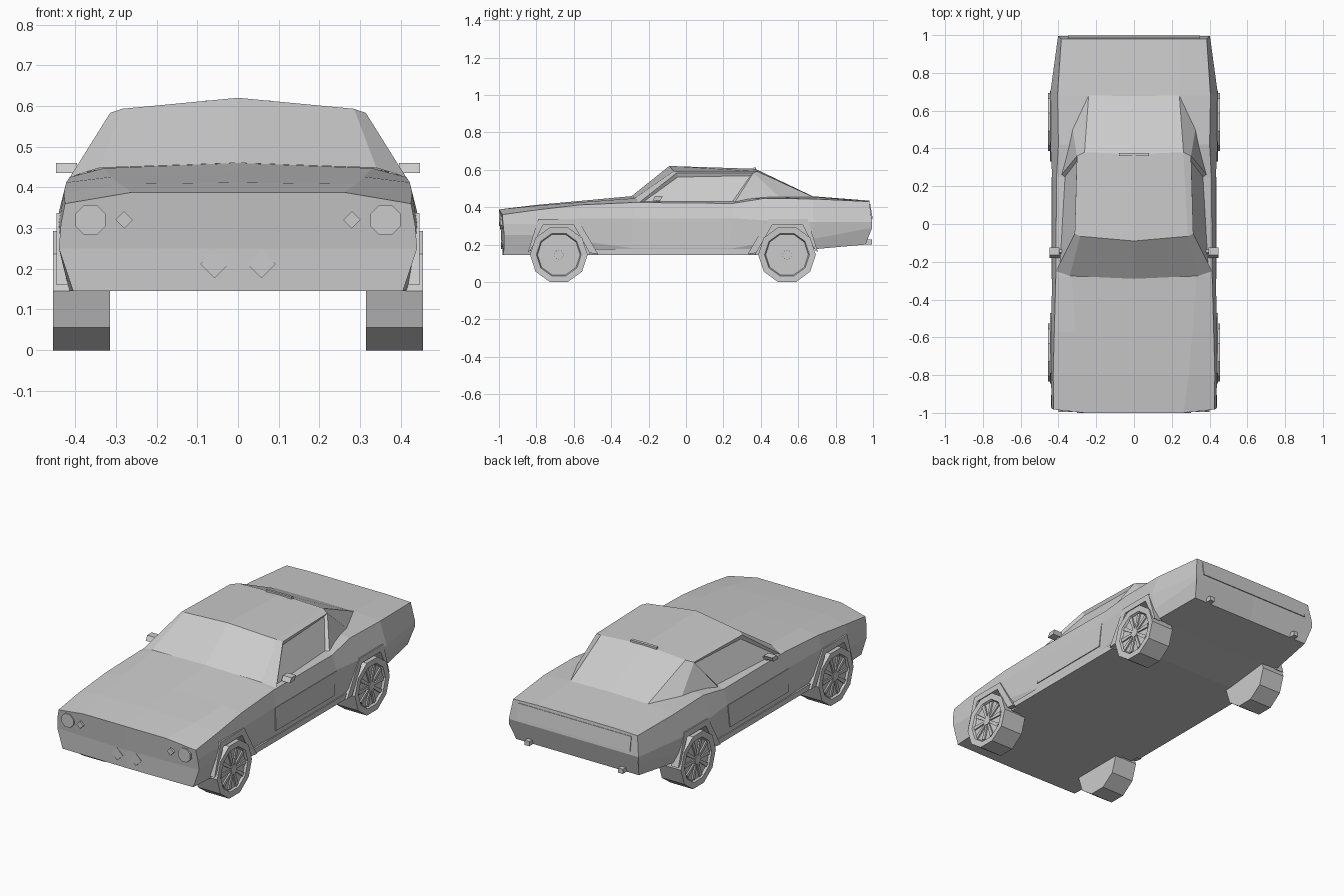
import bpy, bmesh
from math import sin, cos, pi
from mathutils import Vector

if "Cube" in bpy.data.objects:
    bpy.data.objects.remove(bpy.data.objects["Cube"])


def mesh(name, verts, faces, mirror=True):
    me = bpy.data.meshes.new(name)
    me.from_pydata(verts, [], faces)
    bm = bmesh.new()
    bm.from_mesh(me)
    bmesh.ops.recalc_face_normals(bm, faces=bm.faces)
    bm.to_mesh(me)
    bm.free()
    ob = bpy.data.objects.new(name, me)
    bpy.context.collection.objects.link(ob)
    if mirror:
        m = ob.modifiers.new("mirror", 'MIRROR')
        m.use_clip = True
        m.merge_threshold = 0.0005
    return ob


def prism(name, prof, a, b, mirror=True, axis='x'):
    """Extrude a 2D profile (y,z along x, or x,z along y)."""
    n = len(prof)
    put = (lambda t, p: (t, p[0], p[1])) if axis == 'x' else (lambda t, p: (p[0], t, p[1]))
    verts = [put(a, p) for p in prof] + [put(b, p) for p in prof]
    faces = [list(range(n)), list(range(n, 2 * n))]
    faces += [[i, (i + 1) % n, n + (i + 1) % n, n + i] for i in range(n)]
    return mesh(name, verts, faces, mirror)


def inset(ob, test, thickness, depth):
    bm = bmesh.new()
    bm.from_mesh(ob.data)
    faces = [f for f in bm.faces if test(f)]
    bmesh.ops.inset_individual(bm, faces=faces, thickness=thickness, depth=depth)
    bm.to_mesh(ob.data)
    bm.free()


def ngon(cx, cz, r, n, phase=0.5):
    return [(cx + r * cos(2 * pi * (k + phase) / n - pi / 2),
             cz + r * sin(2 * pi * (k + phase) / n - pi / 2)) for k in range(n)]


# Lower body: y, top centre z, then x,z of crease, shoulder, hip, flank, sill
stations = [
    (-1.00, .388, .26, .388, .425, .360, .435, .31, .440, .25, .405, .145),
    (-0.80, .412, .29, .408, .428, .385, .440, .31, .435, .25, .415, .145),
    (-0.57, .433, .31, .426, .422, .412, .440, .34, .435, .22, .415, .145),
    (-0.28, .460, .33, .447, .414, .425, .433, .34, .430, .18, .415, .145),
    (0.25, .450, .33, .440, .410, .420, .433, .34, .430, .18, .415, .145),
    (0.42, .458, .30, .457, .400, .447, .443, .33, .438, .21, .415, .145),
    (0.68, .458, .24, .455, .405, .444, .445, .32, .432, .23, .412, .175),
    (0.98, .435, .24, .435, .385, .430, .402, .32, .400, .29, .380, .200),
]
nose = (0, 0, .018, .022, .028, .025, .02)
tail = (0, 0, 0, .015, .015, -.02, -.02)
verts, faces = [], []
for i, s in enumerate(stations):
    ring = [(0, s[1])] + list(zip(s[2::2], s[3::2])) + [(0, s[-1])]
    dy = nose if i == 0 else tail if i == len(stations) - 1 else (0,) * 7
    verts += [(x, s[0] + d, z) for (x, z), d in zip(ring, dy)]
for i in range(len(stations) - 1):
    faces += [[i * 7 + j, i * 7 + j + 1, i * 7 + j + 8, i * 7 + j + 7] for j in range(6)]
m0 = len(verts)
verts += [(0, -.988, .25), (0, .995, .32)]
e = 7 * (len(stations) - 1)
faces += [[0, 1, 2, 3, 4, m0], [m0, 4, 5, 6]]
faces += [[e, e + 1, e + 2, e + 3, m0 + 1], [m0 + 1, e + 3, e + 4, e + 5, e + 6]]
body = mesh("body", verts, faces)

# Cabin: windscreen, pillars, roof, side glass, fastback window
V = [(0, -.29, .46), (.34, -.275, .448), (.413, -.25, .425),
     (0, -.09, .62), (.285, -.065, .593), (.314, -.05, .583),
     (0, .37, .605), (.262, .38, .592), (.302, .36, .583),
     (0, .68, .457), (.24, .68, .455), (.385, .26, .425), (.325, .50, .453)]
F = [(0, 1, 4, 3), (1, 2, 5, 4), (3, 4, 7, 6), (4, 5, 8, 7), (2, 11, 8, 5),
     (11, 12, 8), (12, 10, 7, 8), (6, 7, 10, 9)]
cabin = mesh("cabin", V, F)
if max(cabin.data.polygons, key=lambda p: abs(p.normal.x)).normal.x < 0:
    cabin.data.flip_normals()
inset(cabin, lambda f: f.normal.x > .6 and len(f.verts) == 4 and f.calc_center_median().y < .2,
      .018, -.015)
prism("roof_lip", [(.36, .6), (.375, .6), (.375, .612), (.36, .613)], -.08, .08, False)

# Wheels and wheel arches; the rear arch is the front one reversed
for label, cy, s in (("front", -.68, 1), ("rear", .54, -1)):
    outer = [(-.165, .16), (-.11, .337), (.10, .337), (.21, .15)]
    inner = [(-.15, .17), (-.085, .304), (.08, .304), (.165, .155)]
    outer = [(cy + s * y, z) for y, z in outer]
    inner = [(cy + s * y, z) for y, z in inner]
    well = [(inner[0][0], .1)] + inner + [(inner[-1][0], .1)]
    cutter = prism(label + "_well_cutter", well, .35, .5)
    cutter.hide_render = True
    cutter.hide_viewport = False
    cutter.display_type = 'WIRE'
    b = body.modifiers.new(label + "_well", 'BOOLEAN')
    b.operation = 'DIFFERENCE'
    b.solver = 'EXACT'
    b.object = cutter
    prism(label + "_arch", outer + inner[::-1], .40, .446)

    tyre = prism(label + "_wheel", ngon(cy, .146, .154, 10), .315, .455)
    inset(tyre, lambda f: f.normal.x > .9, .034, -.002)
    inset(tyre, lambda f: f.normal.x > .9 and len(f.verts) == 10, .006, -.012)
    for k in range(10):
        a = 2 * pi * k / 10
        d, n = Vector((cos(a), sin(a))), Vector((-sin(a), cos(a)))
        c = Vector((cy, .146))
        bar = [c + d * .02 - n * .006, c + d * .108 - n * .011,
               c + d * .108 + n * .011, c + d * .02 + n * .006]
        prism(label + "_spoke", [tuple(p) for p in bar], .435, .449)
    prism(label + "_hub", ngon(cy, .146, .026, 10), .435, .452)

# Doors, sills and mirrors
prism("door", [(-.285, .205), (-.29, .335), (.25, .335), (.23, .205)], .40, .4355)
prism("sill", [(-.47, .145), (-.49, .175), (.36, .175), (.34, .145)], .39, .433)
prism("mirror_stalk", [(-.16, .43), (-.14, .43), (-.135, .445), (-.15, .445)], .37, .405)
prism("mirror", [(-.18, .435), (-.135, .437), (-.125, .46), (-.165, .46)], .395, .447)

# Lamps and nose details
prism("headlight", ngon(.362, .32, .04, 8), -.97, -.994, axis='y')
prism("indicator", ngon(.28, .32, .021, 4, 0), -.98, -1.0, axis='y')
prism("fog_lamp", ngon(.058, .212, .035, 4, 0), -.97, -.988, axis='y')

# Tail panel and exhausts
prism("tail_panel", [(.97, .418), (.985, .418), (.998, .338), (.98, .338)], -.35, .35, False)
prism("exhaust", [(.93, .2), (.995, .2), (.995, .226), (.93, .226)], .275, .305)
